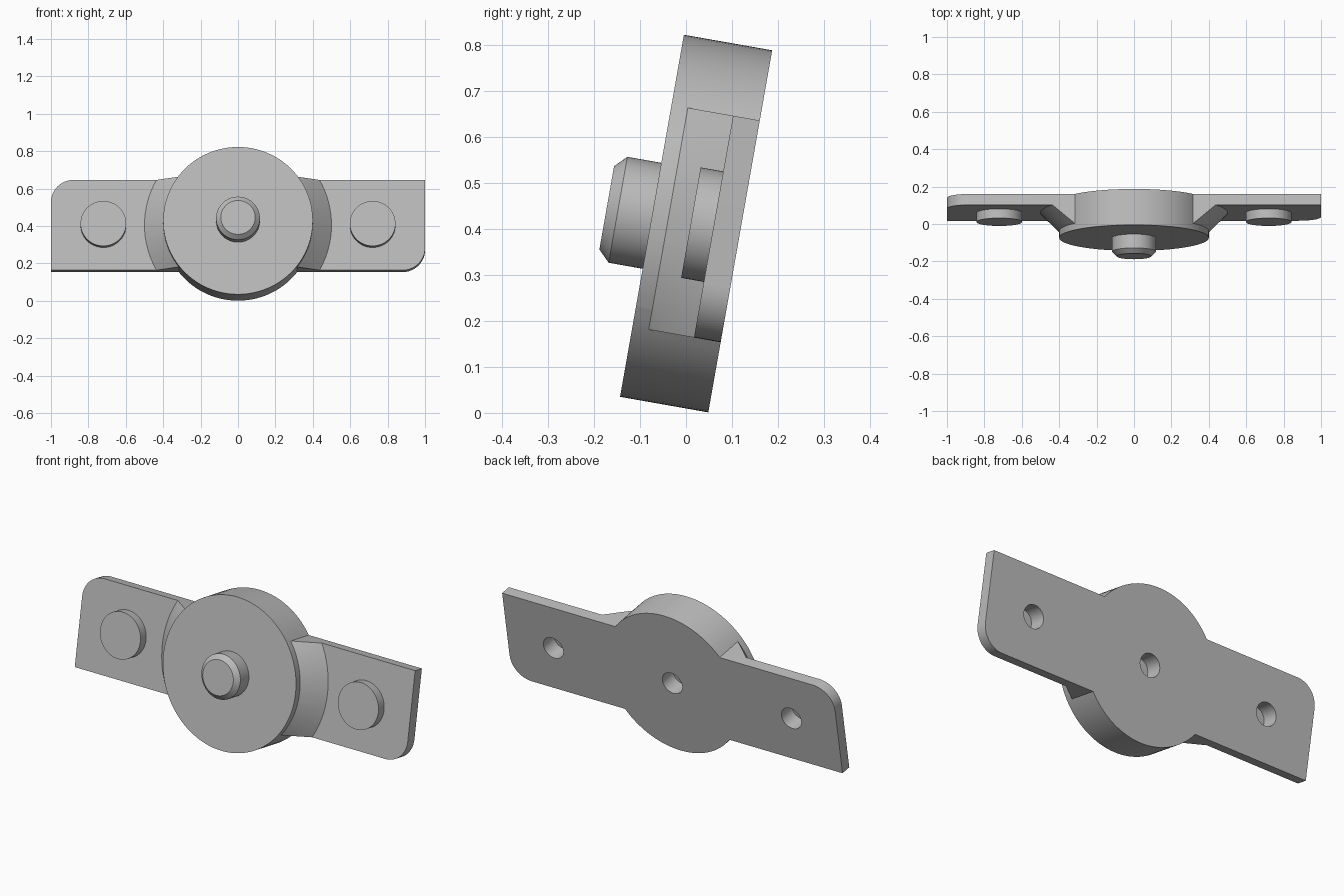
import bpy, bmesh, math
from mathutils import Matrix, Vector

if "Cube" in bpy.data.objects:
    bpy.data.objects.remove(bpy.data.objects["Cube"], do_unlink=True)

grey = bpy.data.materials.new("plain grey")
grey.use_nodes = True
colour = (0.5, 0.5, 0.5, 1)
grey.diffuse_color = colour
grey.node_tree.nodes["Principled BSDF"].inputs["Base Color"].default_value = colour

# Parts are laid out flat (back face down), then stood up leaning back
STAND = Matrix.Translation((0, 0.118, 0.395)) @ Matrix.Rotation(math.radians(80), 4, 'X')
HALF = 0.245          # half height of the wings
PLATE = 0.059         # wing thickness
DISK = 0.195          # hub thickness
BOSS_X = 0.72


def add(name, bm):
    bmesh.ops.recalc_face_normals(bm, faces=bm.faces)
    mesh = bpy.data.meshes.new(name)
    bm.to_mesh(mesh)
    bm.free()
    mesh.materials.append(grey)
    obj = bpy.data.objects.new(name, mesh)
    bpy.context.collection.objects.link(obj)
    return obj


def frustum(name, r1, r2, low, high, x=0, sides=96):
    bm = bmesh.new()
    bmesh.ops.create_cone(bm, cap_ends=True, segments=sides, radius1=r1, radius2=r2,
                          depth=high - low,
                          matrix=Matrix.Translation((x, 0, (low + high) / 2)))
    return add(name, bm)


def combine(obj, tool, operation):
    """Apply a boolean and discard the tool."""
    mod = obj.modifiers.new("combine", 'BOOLEAN')
    mod.operation, mod.object, mod.solver = operation, tool, 'EXACT'
    graph = bpy.context.evaluated_depsgraph_get()
    mesh = bpy.data.meshes.new_from_object(obj.evaluated_get(graph))
    obj.modifiers.clear()
    obj.data = mesh
    bpy.data.objects.remove(tool, do_unlink=True)


def wing_plate():
    """Long plate with two diagonally opposite rounded corners."""
    r, steps = 0.12, 12
    half = [Vector((1, HALF, 0))]
    for i in range(steps + 1):
        a = math.pi / 2 * (1 + i / steps)
        half.append(Vector((-1 + r + r * math.cos(a), HALF - r + r * math.sin(a), 0)))
    bm = bmesh.new()
    outline = half + [-p for p in half]
    face = bm.faces.new([bm.verts.new(p) for p in outline])
    top = bmesh.ops.extrude_face_region(bm, geom=[face])["geom"]
    bmesh.ops.translate(bm, vec=(0, 0, PLATE),
                        verts=[v for v in top if isinstance(v, bmesh.types.BMVert)])
    return add("body", bm)


# Conical fillets between hub and wings, trimmed to the wing height
fillet = frustum("fillet", 0.519, 0.38, PLATE - 0.019, PLATE + 0.12)
bm = bmesh.new()
bmesh.ops.create_cube(bm, size=1, matrix=Matrix.Diagonal((2, 2 * HALF, 1, 1)))
combine(fillet, add("trim", bm), 'INTERSECT')

# Body: wings, fillets and round hub
body = wing_plate()
combine(body, fillet, 'UNION')
combine(body, frustum("hub", 0.4, 0.4, 0, DISK), 'UNION')

# Centre pin with chamfered tip
pin = frustum("centre_pin", 0.117, 0.117, DISK - 0.02, DISK + 0.075, sides=64)
tip = frustum("pin_tip", 0.117, 0.092, DISK + 0.075, DISK + 0.1, sides=64)
combine(pin, tip, 'UNION')

# Round bosses on the wings
parts = [body, pin]
bosses = {}
for side, x in (("left", BOSS_X), ("right", -BOSS_X)):
    bosses[x] = frustum(side + "_boss", 0.122, 0.122, PLATE - 0.01, PLATE + 0.05, x, 64)
    parts.append(bosses[x])

# Blind holes in the back
for x in (-BOSS_X, 0, BOSS_X):
    for target in [body] + ([bosses[x]] if x in bosses else []):
        combine(target, frustum("hole", 0.06, 0.06, -0.1, 0.09, x, 48), 'DIFFERENCE')

# Stand everything up and smooth the round faces
bpy.ops.object.select_all(action='DESELECT')
for obj in parts:
    obj.data.transform(STAND)
    obj.select_set(True)
bpy.context.view_layer.objects.active = body
bpy.ops.object.shade_smooth_by_angle(angle=math.radians(30))
